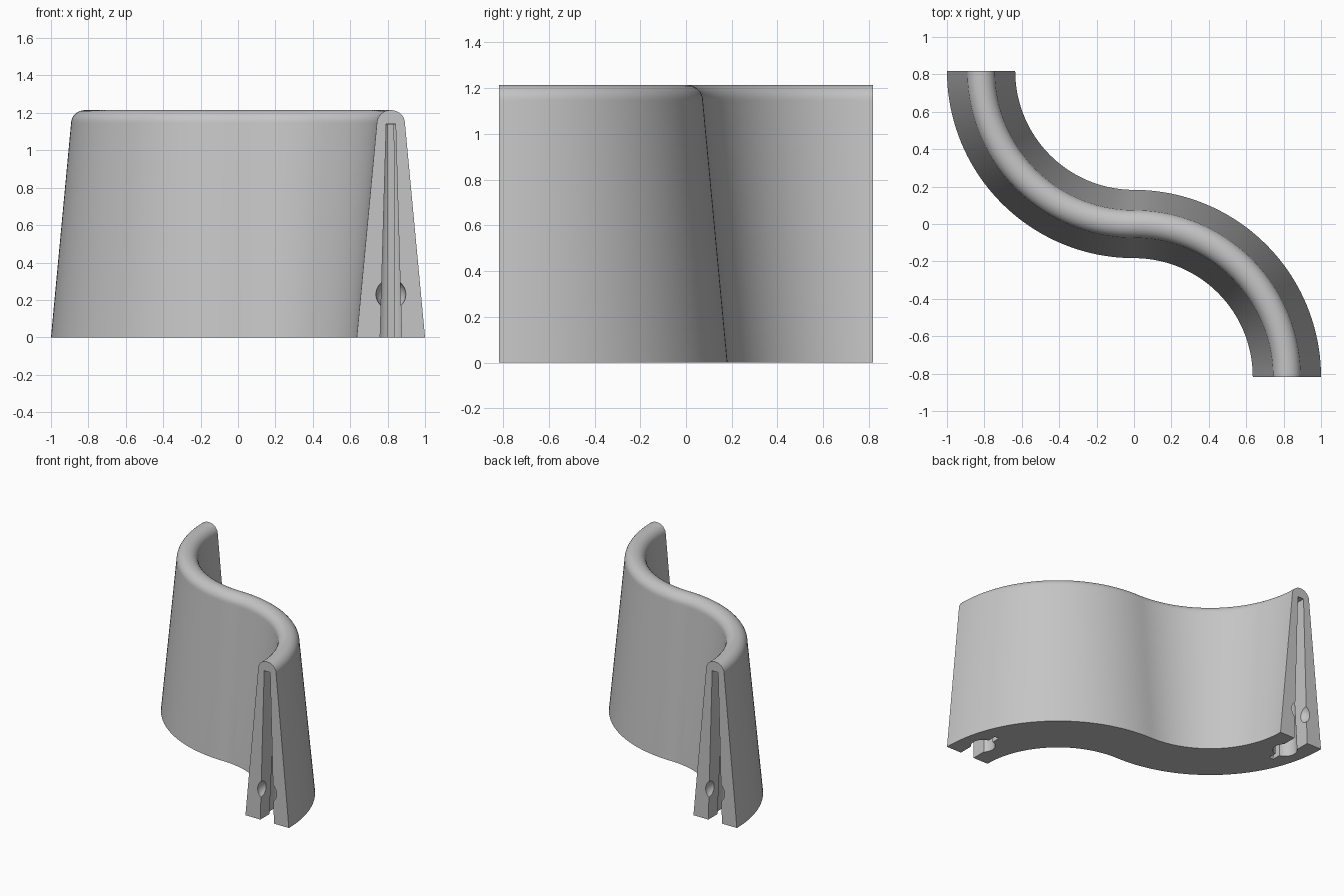
import bpy, bmesh
from math import sin, cos, pi
from mathutils import Matrix, Vector

if "Cube" in bpy.data.objects:
    bpy.data.objects.remove(bpy.data.objects["Cube"], do_unlink=True)

R = 0.8175          # bend radius of the centre line
BASE, NECK = 0.1825, 0.075
NECK_Z, CAP = 1.145, 0.07
SLOT_TOP = 1.14

concrete = bpy.data.materials.new("concrete_grey")
concrete.use_nodes = True
grey = (0.56, 0.56, 0.56, 1)
concrete.diffuse_color = grey
concrete.node_tree.nodes["Principled BSDF"].inputs["Base Color"].default_value = grey


def loft(name, rings):
    """Closed solid through a list of equal rings of points."""
    bm = bmesh.new()
    loops = [[bm.verts.new(p) for p in ring] for ring in rings]
    for a, b in zip(loops, loops[1:]):
        for i in range(len(a)):
            j = (i + 1) % len(a)
            bm.faces.new((a[i], a[j], b[j], b[i]))
    bm.faces.new(loops[0])
    bm.faces.new(loops[-1])
    bmesh.ops.recalc_face_normals(bm, faces=bm.faces)
    return finish(name, bm)


def finish(name, bm):
    mesh = bpy.data.meshes.new(name)
    bm.to_mesh(mesh)
    bm.free()
    obj = bpy.data.objects.new(name, mesh)
    bpy.context.collection.objects.link(obj)
    mesh.materials.append(concrete)
    return obj


# Cross-section: sloped sides with a rounded cap
profile = [(-BASE, 0), (BASE, 0)]
profile += [(NECK * cos(pi * i / 16), NECK_Z + CAP * sin(pi * i / 16)) for i in range(17)]

# S-shaped path: two quarter bends, each point with its sideways direction
N = 40
path = []
for i in range(N + 1):
    a = pi / 2 * i / N
    d = Vector((cos(a), sin(a), 0))
    path.append((Vector((0, -R, 0)) + R * d, d))
path += [(-p, d) for p, d in reversed(path[:-1])]

wall = loft("curved_barrier_wall",
            [[p + d * u + Vector((0, 0, z)) for u, z in profile] for p, d in path])


def box_ring(w, near, far, z):
    return [(R + x, -R + y, z) for x, y in ((-w, near), (w, near), (w, far), (-w, far))]


def circle_ring(r, depth, z):
    return [(R + r * cos(pi * i / 16), -R + depth + r * sin(pi * i / 16), z) for i in range(32)]


def socket_ball():
    bm = bmesh.new()
    bmesh.ops.create_uvsphere(bm, u_segments=32, v_segments=16, radius=0.08,
                              matrix=Matrix.Translation((R, -R, 0.23)))
    return finish("socket_cutter", bm)


# Tapered keyhole joint: mouth, round chamber, narrow notch and ball socket
def joint_cutters():
    return [
        loft("mouth_cutter", [box_ring(0.058, -0.1, 0.16, -0.02),
                              box_ring(0.025, -0.1, 0.16, SLOT_TOP)]),
        loft("chamber_cutter", [circle_ring(0.085, 0.17, -0.021),
                                circle_ring(0.033, 0.17, SLOT_TOP - 0.001)]),
        loft("notch_cutter", [box_ring(0.018, 0.1, 0.32, -0.022),
                              box_ring(0.015, 0.1, 0.22, SLOT_TOP - 0.002)]),
        socket_ball(),
    ]


# Cut the same joint into both ends
cutters = []
for angle in (0, pi):
    for cutter in joint_cutters():
        cutter.data.transform(Matrix.Rotation(angle, 4, 'Z'))
        cutter.hide_render = True
        mod = wall.modifiers.new("joint", 'BOOLEAN')
        mod.operation = 'DIFFERENCE'
        mod.solver = 'EXACT'
        mod.object = cutter
        cutters.append(cutter)

# Bake the cuts and remove the helpers
bpy.context.view_layer.update()
graph = bpy.context.evaluated_depsgraph_get()
baked = bpy.data.meshes.new_from_object(wall.evaluated_get(graph))
wall.modifiers.clear()
wall.data = baked
baked.name = "curved_barrier_wall"
for cutter in cutters:
    bpy.data.objects.remove(cutter, do_unlink=True)

# Smooth bends, crisp edges
bpy.ops.object.select_all(action='DESELECT')
wall.select_set(True)
bpy.context.view_layer.objects.active = wall
bpy.ops.object.shade_smooth_by_angle(angle=pi / 6)
